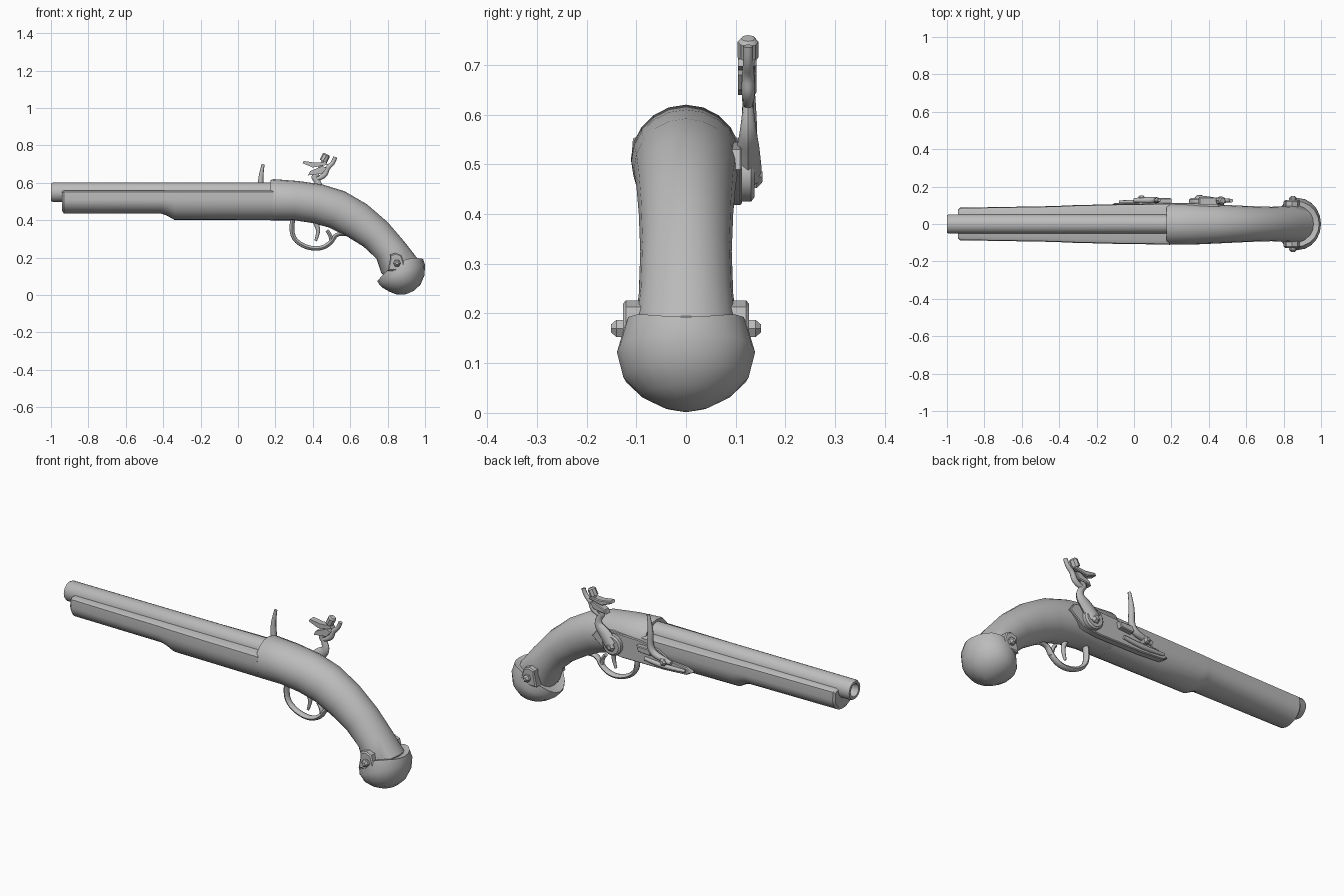
import bpy, bmesh, math
from mathutils import Vector

if "Cube" in bpy.data.objects:
    bpy.data.objects.remove(bpy.data.objects["Cube"])

grey = bpy.data.materials.new("plain grey")
grey.diffuse_color = (0.5, 0.5, 0.5, 1)
grey.use_nodes = True
grey.node_tree.nodes["Principled BSDF"].inputs["Base Color"].default_value = grey.diffuse_color


def finish(ob, angle=35):
    ob.data.materials.clear()
    ob.data.materials.append(grey)
    bpy.ops.object.select_all(action='DESELECT')
    ob.select_set(True)
    bpy.context.view_layer.objects.active = ob
    bpy.ops.object.shade_smooth_by_angle(angle=math.radians(angle))
    return ob


def from_bmesh(name, bm, angle=35):
    bmesh.ops.recalc_face_normals(bm, faces=bm.faces)
    me = bpy.data.meshes.new(name)
    bm.to_mesh(me)
    bm.free()
    ob = bpy.data.objects.new(name, me)
    bpy.context.collection.objects.link(ob)
    return finish(ob, angle)


def skin(name, rings, angle=35):
    """Join closed rings of points and cap both ends."""
    bm = bmesh.new()
    vs = [[bm.verts.new(p) for p in r] for r in rings]
    n = len(vs[0])
    for a, b in zip(vs, vs[1:]):
        for i in range(n):
            bm.faces.new((a[i], a[(i + 1) % n], b[(i + 1) % n], b[i]))
    bm.faces.new(vs[0])
    bm.faces.new(vs[-1])
    return from_bmesh(name, bm, angle)


def oval(x0, z0, x1, z1, w, lift=0, n=20):
    """Elliptical ring from a lower to an upper profile point, half width w."""
    out = []
    for i in range(n):
        t = 2 * math.pi * i / n
        c, s = (1 - math.cos(t)) / 2, math.sin(t)
        out.append((x0 + (x1 - x0) * c, w * s, z0 + (z1 - z0) * c + lift * s * s))
    return out


def plate(name, pts, y0, y1, bevel=0.0):
    """Side outline in x, z extruded along y."""
    bm = bmesh.new()
    f = bm.faces.new([bm.verts.new((x, y0, z)) for x, z in pts])
    r = bmesh.ops.extrude_face_region(bm, geom=[f])
    moved = [v for v in r['geom'] if isinstance(v, bmesh.types.BMVert)]
    bmesh.ops.translate(bm, verts=moved, vec=(0, y1 - y0, 0))
    if bevel:
        edges = [e for e in bm.edges if all(v in moved for v in e.verts)]
        bmesh.ops.bevel(bm, geom=edges, offset=bevel, segments=1, affect='EDGES')
    return from_bmesh(name, bm)


def tube(name, pts, y, flat=1.0):
    """Smooth round bar through (x, z, radius) points; flat scales its y width."""
    cu = bpy.data.curves.new(name, 'CURVE')
    cu.dimensions = '3D'
    cu.bevel_depth = 1
    cu.bevel_resolution = 2
    cu.use_fill_caps = True
    cu.resolution_u = 4
    sp = cu.splines.new('NURBS')
    sp.points.add(len(pts) - 1)
    sp.use_endpoint_u = True
    sp.order_u = 3
    for p, (x, z, r) in zip(sp.points, pts):
        p.co = (x, 0, z, 1)
        p.radius = r
    ob = bpy.data.objects.new(name, cu)
    bpy.context.collection.objects.link(ob)
    bpy.ops.object.select_all(action='DESELECT')
    ob.select_set(True)
    bpy.context.view_layer.objects.active = ob
    bpy.ops.object.convert(target='MESH')
    ob = bpy.context.object
    for v in ob.data.vertices:
        v.co.y = v.co.y * flat + y
    return finish(ob, 50)


def turned(name, start, axis, prof, n=12, angle=35):
    """Lathe (distance, radius) points along an axis."""
    q = Vector(axis).to_track_quat('Z', 'Y')
    return skin(name, [[Vector(start) + q @ Vector((r * math.cos(2 * math.pi * i / n),
                r * math.sin(2 * math.pi * i / n), d)) for i in range(n)]
                for d, r in prof], angle)


# Barrel with a hollow bore
turned("barrel", (0.2, 0, 0.55), (-1, 0, 0),
       [(0, .052), (1.19, .052), (1.2, .047), (1.2, .034), (0.95, .034)], 20)

# Fore stock: rounded trough under the barrel
def trough(x, bottom, w, top=0.56):
    low = [(x, w * math.cos(a), 0.51 - (0.51 - bottom) * math.sin(a))
           for a in [math.pi * i / 14 for i in range(15)]]
    return ([(x, w * .8, top), (x, w * .97, top - .008)] + low +
            [(x, -w * .97, top - .008), (x, -w * .8, top)])

skin("fore_stock", [trough(-.94, .45, .078, .553), trough(-.93, .435, .087),
                    trough(-.41, .435, .096), trough(-.38, .425, .098),
                    trough(-.34, .402, .1), trough(-.1, .402, .106), trough(.19, .4, .11)])

# Breech and curved grip
skin("grip", [oval(*s) for s in [
    (.175, .40, .175, .615, .105), (.182, .40, .19, .62, .111),
    (.30, .40, .32, .61, .11), (.40, .385, .45, .592, .105),
    (.49, .36, .57, .555, .1), (.58, .315, .69, .485, .095),
    (.67, .26, .80, .39, .092), (.74, .195, .89, .285, .095),
    (.765, .12, .96, .195, .105), (.79, .09, .95, .15, .1)]])

# Butt cap with side ears and studs
skin("butt_cap", [oval(*s) for s in [
    (.765, .085, .965, .185, .1, .04), (.745, .075, .99, .193, .122, .045),
    (.753, .06, 1.0, .16, .139, .012), (.775, .038, .997, .105, .126),
    (.81, .018, .975, .055, .092), (.845, .004, .94, .023, .048),
    (.88, .002, .90, .005, .01)]], 40)
for s, side in ((-1, "front"), (1, "back")):
    plate("cap_ear_" + side, [(.80, .13), (.812, .19), (.812, .215), (.845, .226), (.875, .213),
          (.885, .18), (.90, .13)], s * .08, s * .127, .006)
    turned("cap_stud_" + side, (.85, s * .115, .17), (0, s, 0),
           [(0, .02), (.025, .02), (.036, .009)], 6)

# Lock plate on the back side
plate("lock_plate", [(-.11, .445), (-.08, .428), (.05, .42), (.3, .418), (.4, .43), (.48, .49),
      (.45, .53), (.36, .545), (.2, .54), (.08, .52), (.02, .48), (-.08, .465)], .08, .113, .004)

# Cock: round base, curved neck, spur, jaws and clamp screw
turned("cock_base", (.35, .105, .48), (0, 1, 0), [(0, .055), (.026, .055), (.033, .046)], 16)
turned("cock_screw", (.35, .12, .475), (0, 1, 0), [(0, .026), (.022, .026), (.034, .012)], 6)
tube("cock_neck", [(.35, .48, .04), (.39, .53, .034), (.435, .565, .024), (.425, .61, .016),
     (.40, .635, .016), (.43, .65, .018)], .125, .7)
tube("cock_spur", [(.42, .62, .012), (.465, .635, .015), (.475, .68, .014), (.51, .705, .011),
     (.52, .738, .011)], .125, .9)
plate("lower_jaw", [(.375, .64), (.385, .662), (.45, .69), (.475, .68), (.45, .65)], .105, .142, .004)
plate("upper_jaw", [(.345, .705), (.352, .717), (.41, .708), (.47, .712), (.48, .697), (.40, .682)],
      .105, .142, .004)
turned("jaw_screw", (.415, .125, .635), (.45, 0, .89),
       [(0, .009), (.09, .009), (.09, .021), (.125, .021), (.133, .014)], 8)

# Frizzen: upright blade, foot, pivot screw and spring
tube("frizzen_blade", [(.135, .70, .008), (.125, .655, .011), (.12, .60, .015), (.125, .54, .017),
     (.105, .50, .018), (.05, .485, .016), (-.0, .475, .012)], .127, 1.0)
turned("frizzen_screw", (.04, .11, .475), (0, 1, 0), [(0, .02), (.032, .02), (.042, .01)], 6)
tube("frizzen_spring", [(.16, .455, .01), (.08, .445, .013), (0, .445, .012), (-.08, .45, .008)], .118)
plate("pan", [(.1, .52), (.2, .52), (.19, .49), (.12, .485)], .09, .138, .004)

# Trigger guard and trigger
tube("trigger_guard", [(.295, .41, .013), (.285, .37, .013), (.295, .30, .012), (.36, .255, .012),
     (.44, .245, .012), (.50, .28, .012), (.525, .33, .011), (.60, .325, .010), (.63, .30, .008)], 0, 1.4)
tube("guard_curl", [(.50, .28, .011), (.50, .32, .011), (.475, .345, .009)], 0, 1.3)
tube("trigger", [(.405, .41, .016), (.425, .37, .013), (.43, .33, .010), (.415, .29, .007)], 0)
